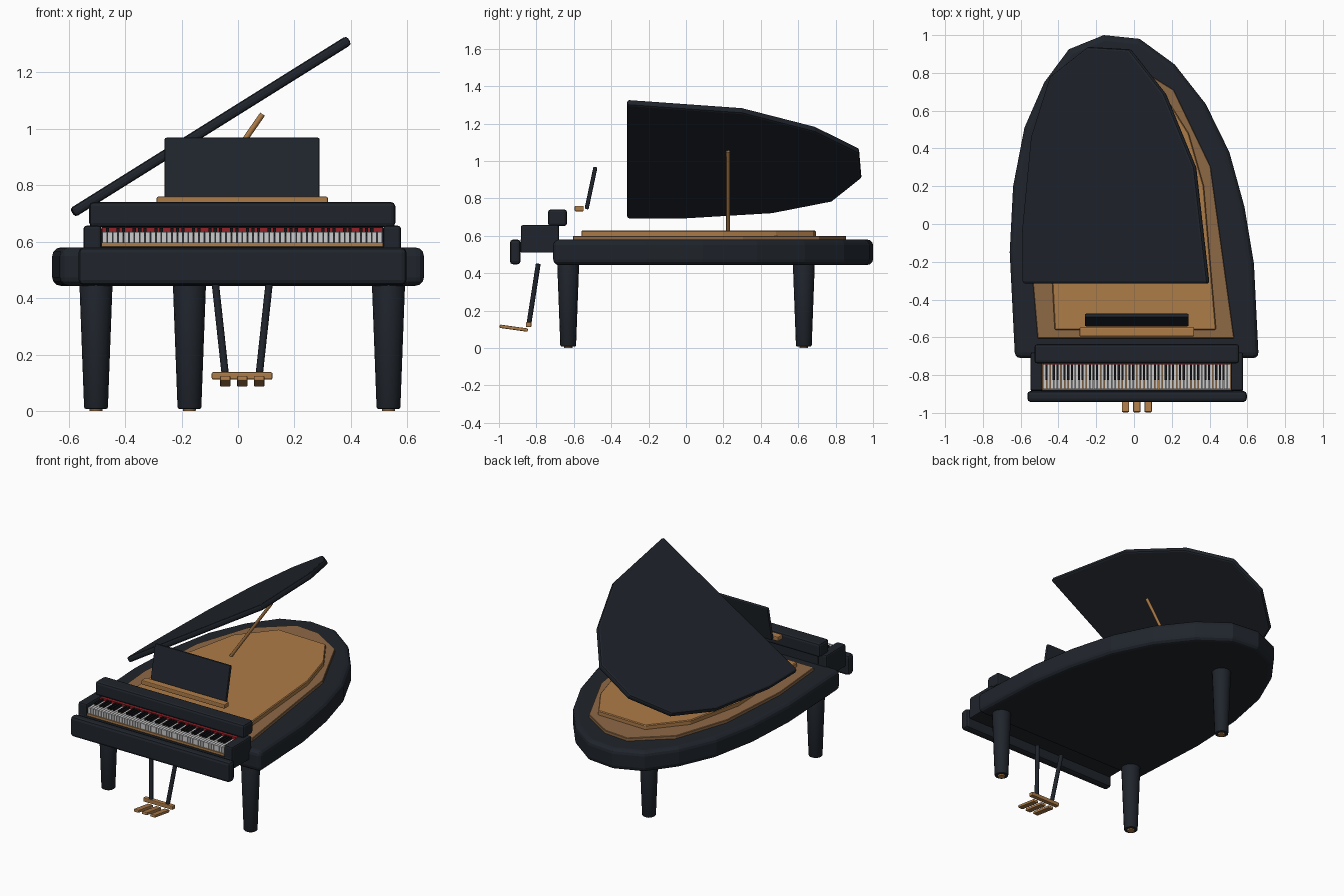
import bpy, bmesh, math
from mathutils import Vector, Matrix

if "Cube" in bpy.data.objects:
    bpy.data.objects.remove(bpy.data.objects["Cube"])


def material(name, rgb):
    m = bpy.data.materials.new(name)
    m.diffuse_color = (*rgb, 1)
    m.use_nodes = True
    m.node_tree.nodes["Principled BSDF"].inputs["Base Color"].default_value = m.diffuse_color
    return m


BLACK = material("black lacquer", (0.014, 0.018, 0.025))
GOLD = material("brass", (0.42, 0.20, 0.065))
DARK_GOLD = material("soundboard wood", (0.27, 0.14, 0.06))
WHITE = material("ivory", (0.85, 0.85, 0.83))
EBONY = material("ebony", (0.008, 0.008, 0.01))
RED = material("red felt", (0.3, 0.015, 0.02))


def finish(name, bm, mat, bevel=0.0, segments=2):
    bmesh.ops.recalc_face_normals(bm, faces=bm.faces)
    mesh = bpy.data.meshes.new(name)
    bm.to_mesh(mesh)
    bm.free()
    ob = bpy.data.objects.new(name, mesh)
    bpy.context.collection.objects.link(ob)
    mesh.materials.append(mat)
    if bevel:
        b = ob.modifiers.new("bevel", "BEVEL")
        b.width, b.segments = bevel, segments
        b.limit_method = "ANGLE"
        b.angle_limit = math.radians(40)
    return ob


def add_box(bm, x0, x1, y0, y1, z0, z1):
    m = Matrix.Translation(((x0 + x1) / 2, (y0 + y1) / 2, (z0 + z1) / 2))
    m = m @ Matrix.Diagonal((x1 - x0, y1 - y0, z1 - z0, 1))
    bmesh.ops.create_cube(bm, size=1, matrix=m)


def box(name, mat, *bounds, bevel=0.0):
    bm = bmesh.new()
    add_box(bm, *bounds)
    return finish(name, bm, mat, bevel)


def slab(name, outline, z0, z1, mat, bevel, segments=2):
    bm = bmesh.new()
    face = bm.faces.new([bm.verts.new((x, y, z0)) for x, y in outline])
    top = bmesh.ops.extrude_face_region(bm, geom=[face])["geom"]
    verts = [g for g in top if isinstance(g, bmesh.types.BMVert)]
    bmesh.ops.translate(bm, verts=verts, vec=(0, 0, z1 - z0))
    return finish(name, bm, mat, bevel, segments)


def rod(name, a, b, r0, r1, mat, sides=12, bevel=0.0):
    a, b = Vector(a), Vector(b)
    bm = bmesh.new()
    m = Matrix.Translation((a + b) / 2) @ (b - a).to_track_quat("Z", "Y").to_matrix().to_4x4()
    bmesh.ops.create_cone(bm, cap_ends=True, segments=sides, radius1=r0, radius2=r1,
                          depth=(b - a).length, matrix=m)
    for f in bm.faces:
        f.smooth = len(f.verts) == 4
    return finish(name, bm, mat, bevel)


# Case
slab("case", [(-0.63, -0.71), (-0.658, -0.15), (-0.64, 0.2), (-0.58, 0.51), (-0.475, 0.75),
              (-0.345, 0.925), (-0.16, 1.0), (0.03, 0.98), (0.215, 0.845), (0.38, 0.635),
              (0.505, 0.38), (0.585, 0.09), (0.635, -0.21), (0.66, -0.71)],
     0.444, 0.58, BLACK, 0.03, 3)

# Interior plates
slab("soundboard", [(-0.51, -0.605), (-0.545, -0.2), (-0.51, 0.3), (-0.39, 0.66), (-0.17, 0.855),
                    (0.0, 0.84), (0.21, 0.71), (0.405, 0.305), (0.53, -0.605)],
     0.575, 0.6, DARK_GOLD, 0.003, 1)
slab("inner_plate", [(-0.42, -0.56), (-0.455, 0.1), (-0.37, 0.48), (-0.19, 0.695), (0.16, 0.685),
                     (0.29, 0.48), (0.37, 0.2), (0.435, -0.56)],
     0.595, 0.628, GOLD, 0.005, 1)

# Raised lid, modelled flat along its hinge then tilted
tilt = math.radians(32)
hinge = (-0.587, 0.702)
plan = [(-0.585, -0.315), (-0.587, -0.03), (-0.54, 0.46), (-0.44, 0.78), (-0.24, 0.937),
        (-0.02, 0.925), (0.165, 0.69), (0.325, 0.3), (0.395, -0.315)]
lid = slab("lid", [((x - hinge[0]) / math.cos(tilt), y) for x, y in plan],
           -0.018, 0.018, BLACK, 0.012)
lid.data.transform(Matrix.Translation((hinge[0], 0, hinge[1])) @ Matrix.Rotation(-tilt, 4, "Y"))
rod("lid_prop", (-0.21, 0.225, 0.625), (0.087, 0.225, 1.052), 0.01, 0.01, GOLD, 8)

# Legs with brass feet
for name, x, y in (("front_left", -0.503, -0.63), ("front_right", 0.533, -0.63),
                   ("back", -0.172, 0.63)):
    rod(name + "_leg", (x, y, 0.008), (x, y, 0.46), 0.042, 0.059, BLACK, 16, 0.006)
    rod(name + "_foot", (x, y, 0), (x, y, 0.02), 0.022, 0.025, GOLD, 12)

# Keyboard surround
box("key_bed", BLACK, -0.547, 0.577, -0.885, -0.68, 0.51, 0.583, bevel=0.006)
box("key_slip", BLACK, -0.565, 0.597, -0.942, -0.884, 0.447, 0.58, bevel=0.018)
box("left_cheek", BLACK, -0.547, -0.484, -0.883, -0.68, 0.515, 0.657, bevel=0.01)
box("right_cheek", BLACK, 0.514, 0.577, -0.883, -0.68, 0.515, 0.657, bevel=0.01)
box("fallboard", BLACK, -0.527, 0.557, -0.738, -0.636, 0.652, 0.741, bevel=0.015)
box("fallboard_back", BLACK, -0.484, 0.514, -0.715, -0.68, 0.58, 0.66)
box("key_rail", GOLD, -0.484, 0.514, -0.88, -0.72, 0.58, 0.597)
box("felt_strip", RED, -0.482, 0.512, -0.745, -0.725, 0.635, 0.651)

# Keys
x0, step = -0.482, 0.994 / 52
bm_white, bm_black = bmesh.new(), bmesh.new()
for i in range(52):
    x = x0 + i * step
    add_box(bm_white, x + 0.0015, x + step - 0.0015, -0.873, -0.735, 0.597, 0.634)
    if i < 51 and i % 7 in (0, 2, 3, 5, 6):
        add_box(bm_black, x + step - 0.0055, x + step + 0.0055, -0.825, -0.737, 0.62, 0.648)
finish("white_keys", bm_white, WHITE)
finish("black_keys", bm_black, EBONY)

# Music desk and ledge
desk = box("music_desk", BLACK, -0.26, 0.289, -0.011, 0.011, -0.115, 0.115, bevel=0.006)
desk.data.transform(Matrix.Translation((0, -0.508, 0.855)) @ Matrix.Rotation(math.radians(-12), 4, "X"))
box("music_ledge", GOLD, -0.288, 0.318, -0.595, -0.547, 0.731, 0.76, bevel=0.005)

# Pedal lyre
for name, top_x, low_x in (("left", -0.08, -0.045), ("right", 0.11, 0.075)):
    rod(name + "_lyre_rod", (low_x, -0.84, 0.128), (top_x, -0.79, 0.45), 0.013, 0.013, BLACK)
box("pedal_bar", GOLD, -0.093, 0.122, -0.856, -0.826, 0.112, 0.138, bevel=0.005)
for i, name in enumerate(("left", "middle", "right")):
    x = -0.045 + 0.06 * i
    pedal = box(name + "_pedal", GOLD, -0.019, 0.019, -0.076, 0.076, -0.009, 0.009, bevel=0.005)
    pedal.data.transform(Matrix.Translation((x, -0.921, 0.106)) @ Matrix.Rotation(math.radians(-8), 4, "X"))
